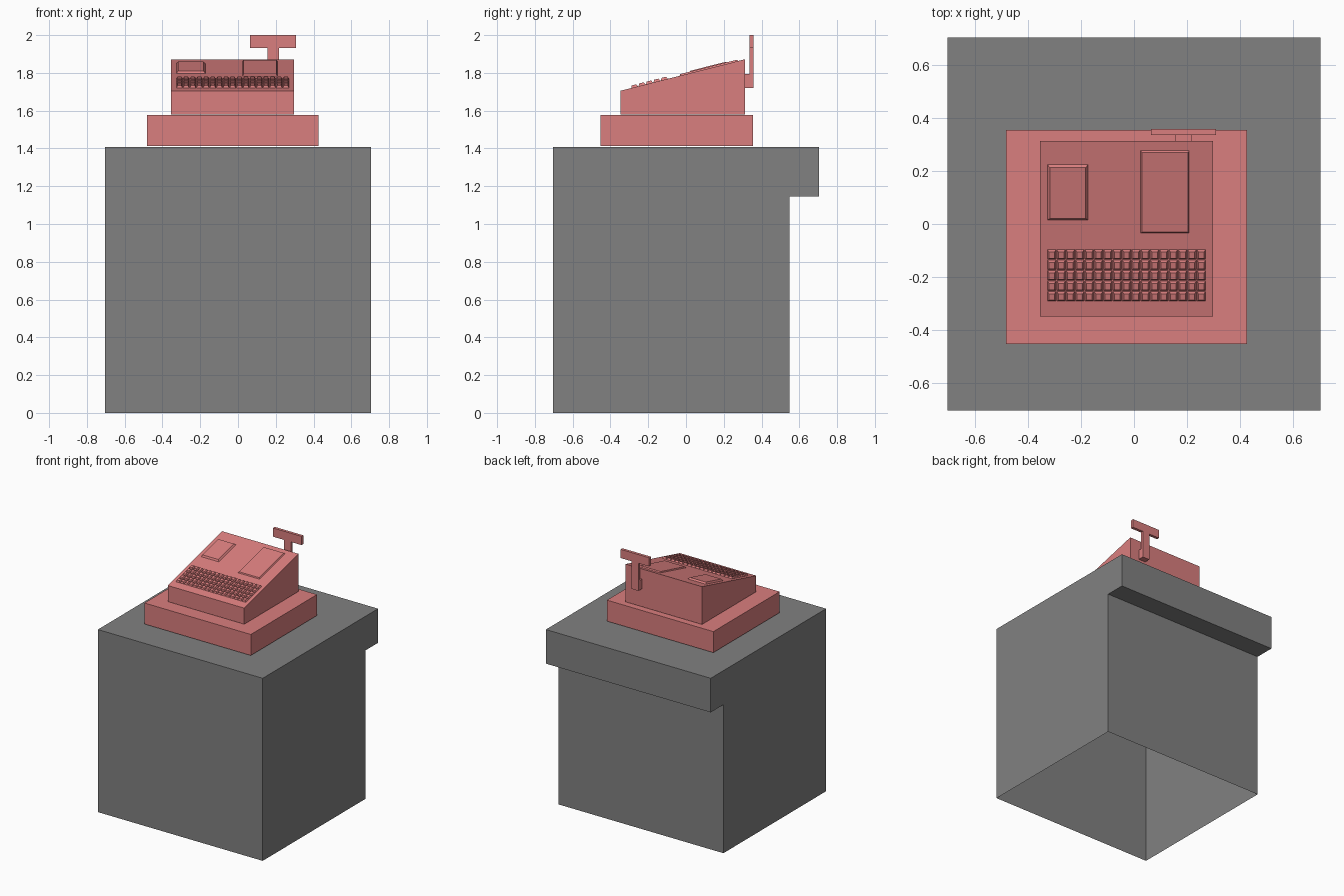
import bpy, bmesh, math
from mathutils import Vector

if "Cube" in bpy.data.objects:
    bpy.data.objects.remove(bpy.data.objects["Cube"])


def material(name, color):
    mat = bpy.data.materials.new(name)
    mat.diffuse_color = (*color, 1)
    mat.use_nodes = True
    mat.node_tree.nodes["Principled BSDF"].inputs["Base Color"].default_value = mat.diffuse_color
    return mat


RED = material("register_red", (0.70, 0.21, 0.21))
GREY = material("counter_grey", (0.22, 0.22, 0.22))

# Sloped top of the register body
Y0, Y1, Z0, Z1 = -0.348, 0.312, 1.705, 1.872
ANGLE = math.atan2(Z1 - Z0, Y1 - Y0)
NORMAL = Vector((0, -math.sin(ANGLE), math.cos(ANGLE)))


def on_slope(x, y, height):
    return Vector((x, y, Z0 + (y - Y0) * math.tan(ANGLE))) + NORMAL * height


def finish(name, bm, mat):
    bmesh.ops.recalc_face_normals(bm, faces=bm.faces)
    mesh = bpy.data.meshes.new(name)
    bm.to_mesh(mesh)
    bm.free()
    obj = bpy.data.objects.new(name, mesh)
    bpy.context.collection.objects.link(obj)
    mesh.materials.append(mat)
    return obj


def extrude(name, points, axis, a, b, mat, open_edge=None):
    """Extrude a profile along x (points are y,z) or y (points are x,z)."""
    bm = bmesh.new()
    place = (lambda p, t: (t, p[0], p[1])) if axis == "x" else (lambda p, t: (p[0], t, p[1]))
    near = [bm.verts.new(place(p, a)) for p in points]
    far = [bm.verts.new(place(p, b)) for p in points]
    bm.faces.new(near)
    bm.faces.new(far)
    n = len(points)
    for i in range(n):
        if i != open_edge:
            j = (i + 1) % n
            bm.faces.new((near[i], near[j], far[j], far[i]))
    return finish(name, bm, mat)


def rect(a0, a1, z0, z1):
    return [(a0, z0), (a1, z0), (a1, z1), (a0, z1)]


def add_raised_block(bm, x0, x1, y0, y1, height, inset, sink=0.004):
    """Tapered block lying on the sloped top."""
    rings = []
    for h, d in ((-sink, 0), (0, 0), (height, inset)):
        corners = ((x0 + d, y0 + d), (x1 - d, y0 + d), (x1 - d, y1 - d), (x0 + d, y1 - d))
        rings.append([bm.verts.new(on_slope(x, y, h)) for x, y in corners])
    bm.faces.new(rings[0])
    bm.faces.new(rings[-1])
    for low, high in zip(rings, rings[1:]):
        for i in range(4):
            j = (i + 1) % 4
            bm.faces.new((low[i], low[j], high[j], high[i]))


# Counter: rear overhang, open underneath
extrude("counter", [(-0.703, 0), (0.548, 0), (0.548, 1.145), (0.703, 1.145),
                    (0.703, 1.408), (-0.703, 1.408)], "x", -0.703, 0.703, GREY, open_edge=0)

# Cash drawer and wedge-shaped body
extrude("cash_drawer", rect(-0.452, 0.355, 1.414, 1.576), "x", -0.482, 0.426, RED)
extrude("register_body", [(Y0, 1.581), (Y1, 1.581), (Y1, Z1), (Y0, Z0)],
        "x", -0.355, 0.297, RED)

# Receipt cover and display panel
for name, box, height, inset in (
        ("receipt_cover", (-0.326, -0.173, 0.015, 0.224), 0.012, 0.009),
        ("display_panel", (0.025, 0.208, -0.034, 0.276), 0.008, 0.005)):
    bm = bmesh.new()
    add_raised_block(bm, *box, height, inset)
    finish(name, bm, RED)

# Keyboard: grid of tapered keys
COLS, ROWS = 17, 5
PITCH_X, PITCH_Y = 0.0352, 0.0394
bm = bmesh.new()
for c in range(COLS):
    for r in range(ROWS):
        x, y = -0.326 + c * PITCH_X, -0.290 + r * PITCH_Y
        add_raised_block(bm, x, x + 0.0325, y, y + 0.036, 0.013, 0.006)
finish("keys", bm, RED)

# Customer display: T-shaped plate on a bracket behind the body
extrude("customer_display", [(0.156, 1.720), (0.217, 1.720), (0.217, 1.933), (0.308, 1.933),
                             (0.308, 2.0), (0.064, 2.0), (0.064, 1.933), (0.156, 1.933)],
        "y", 0.335, 0.357, RED)
extrude("display_bracket", rect(0.156, 0.217, 1.720, 1.795), "y", Y1 - 0.005, 0.336, RED)
